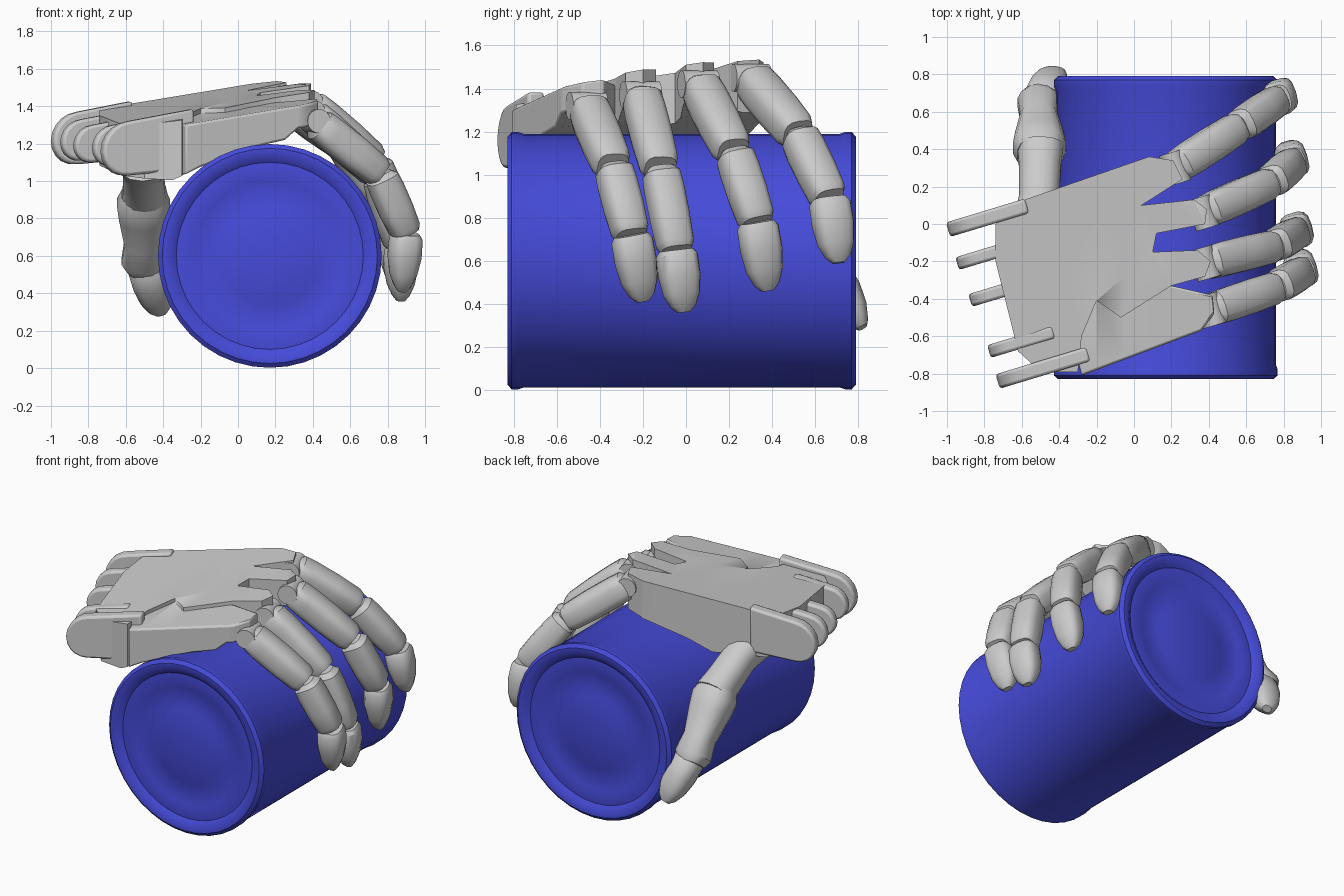
import bpy, bmesh, math
from mathutils import Vector as V

if "Cube" in bpy.data.objects:
    bpy.data.objects.remove(bpy.data.objects["Cube"])

SIDE = V((-0.29, 0.957, 0))      # across the hand
AXIS = V((0.957, 0.29, 0.12))    # wrist towards fingers


def finish(name, bm, mat=None, bevel=0, angle=35):
    bmesh.ops.recalc_face_normals(bm, faces=bm.faces)
    me = bpy.data.meshes.new(name)
    bm.to_mesh(me)
    bm.free()
    ob = bpy.data.objects.new(name, me)
    bpy.context.collection.objects.link(ob)
    if mat:
        me.materials.append(mat)
    if bevel:
        m = ob.modifiers.new("bevel", 'BEVEL')
        m.width, m.segments, m.limit_method = bevel, 2, 'ANGLE'
        m.angle_limit = math.radians(40)
    for o in bpy.context.selected_objects:
        o.select_set(False)
    ob.select_set(True)
    bpy.context.view_layer.objects.active = ob
    bpy.ops.object.shade_smooth_by_angle(angle=math.radians(angle))
    return ob


def skin(bm, rings):
    n = len(rings[0])
    for a, b in zip(rings, rings[1:]):
        for i in range(n):
            bm.faces.new((a[i], a[(i + 1) % n], b[(i + 1) % n], b[i]))
    bm.faces.new(rings[0][::-1])
    bm.faces.new(rings[-1])


def limb(name, p0, p1, w, d, profile, side=SIDE, n=14, power=0.65):
    """Rounded-box segment from p0 to p1; profile rows are (t, width, depth)."""
    p0, p1 = V(p0), V(p1)
    a = (p1 - p0).normalized()
    s = (side - a * a.dot(side)).normalized()
    u = a.cross(s)
    bm, rings = bmesh.new(), []
    for t, kw, kd in profile:
        ring = []
        for i in range(n):
            q = 2 * math.pi * (i + 0.5) / n
            c, z = (math.copysign(abs(f) ** power, f) for f in (math.cos(q), math.sin(q)))
            ring.append(bm.verts.new(p0.lerp(p1, t) + s * c * w * kw + u * z * d * kd))
        rings.append(ring)
    skin(bm, rings)
    return finish(name, bm)


def top_z(x, y):
    return 1.465 + 0.12 * x + 0.13 * y


def bottom_z(x, y):
    pts = [(-1, 1.12), (-0.7, 1.04), (-0.35, 1.02), (-0.2, 1.09), (0.1, 1.19), (0.25, 1.22), (0.32, 1.28), (0.5, 1.3)]
    for (a, za), (b, zb) in zip(pts, pts[1:]):
        if x <= b:
            return za + (zb - za) * (x - a) / (b - a) + 0.08 * (y + 0.6)
    return 1.3


def plate(name, outline, drop=0.0):
    """Outline seen from above, given the sloping top and the hollow underside."""
    bm = bmesh.new()
    f = bm.faces.new([bm.verts.new((x, y, 0)) for x, y in outline])
    top = [v for v in bmesh.ops.extrude_face_region(bm, geom=[f])['geom'] if isinstance(v, bmesh.types.BMVert)]
    for v in top:
        v.co.z = 1
    bmesh.ops.triangulate(bm, faces=[f for f in bm.faces if len(f.verts) > 4])
    for x in (-0.55, -0.35, -0.2, -0.05, 0.1, 0.25, 0.32):
        bmesh.ops.bisect_plane(bm, geom=bm.verts[:] + bm.edges[:] + bm.faces[:],
                               plane_co=(x, 0, 0), plane_no=(1, 0, 0))
    for v in bm.verts:
        x, y, z = v.co
        v.co.z = top_z(x, y) - drop if z > 0.5 else bottom_z(x, y)
    return finish(name, bm, bevel=0.025)


def wrist_tab(name, centre, r, length, thick):
    """Fork plate with a rounded end."""
    c, bm = V(centre), bmesh.new()
    pts = [(math.cos(q) * r, math.sin(q) * r) for q in [math.pi * (0.5 + i / 10) for i in range(11)]]
    pts += [(length, -r * 1.05), (length, r * 1.15)]
    rings = [[bm.verts.new(c + AXIS * u + V((0, 0, v)) + SIDE * k * thick / 2) for u, v in pts] for k in (-1, 1)]
    skin(bm, rings)
    return finish(name, bm, bevel=0.015)


# Can lying on its side, turned profile with rims and stepped ends
blue = bpy.data.materials.new("can_blue")
blue.diffuse_color = (0.06, 0.07, 0.7, 1)
blue.use_nodes = True
blue.node_tree.nodes["Principled BSDF"].inputs["Base Color"].default_value = blue.diffuse_color
end = [(0.01, 0.025), (0.24, 0.025), (0.27, 0.035), (0.40, 0.035), (0.43, 0.025), (0.50, 0.03),
       (0.54, 0.0), (0.575, 0.0), (0.598, 0.02), (0.598, 0.05), (0.588, 0.08)]
profile = [(r, -0.83 + d) for r, d in end] + [(r, 0.79 - d) for r, d in reversed(end)]
bm = bmesh.new()
N = 40
skin(bm, [[bm.verts.new((0.17 + r * math.cos(2 * math.pi * i / N), y, 0.6 + r * math.sin(2 * math.pi * i / N)))
           for i in range(N)] for r, y in profile])
finish("can", bm, blue, angle=40)

# Palm shell with knuckle prongs
plate("palm", [(-0.7, 0.09), (0.08, 0.36), (0.21, 0.34), (0.26, 0.24), (0.04, 0.1), (0.32, 0.13),
               (0.39, 0.08), (0.38, 0.0), (0.12, -0.05), (0.1, -0.15), (0.34, -0.14), (0.41, -0.2),
               (0.38, -0.28), (0.2, -0.33), (-0.07, -0.5), (-0.2, -0.41), (-0.28, -0.6), (-0.3, -0.79),
               (-0.5, -0.79), (-0.62, -0.68), (-0.74, -0.2), (-0.74, 0.0)])
plate("side_palm_block", [(0.2, -0.33), (0.42, -0.38), (0.43, -0.48), (0.36, -0.57), (-0.28, -0.81),
                          (-0.34, -0.6), (-0.2, -0.36)], 0.025)

# Wrist fork
for i, (c, r, l, t) in enumerate([((-0.86, 0.01, 1.23), 0.14, 0.3, 0.08), ((-0.84, -0.18, 1.22), 0.11, 0.25, 0.07),
                                  ((-0.78, -0.38, 1.2), 0.1, 0.25, 0.07), ((-0.67, -0.65, 1.19), 0.11, 0.25, 0.07),
                                  ((-0.59, -0.8, 1.175), 0.145, 0.36, 0.08)]):
    wrist_tab(f"wrist_tab_{i + 1}", c, r, l, t)

# Segment shapes
BODY = [(0, .65, .6), (.08, .95, .95), (.25, 1, 1), (.6, 1, 1), (.92, .95, .92), (1, .8, .75)]
TIP = [(0, .8, .8), (.08, .98, .98), (.4, 1, 1), (.7, .88, .8), (.9, .62, .5), (1, .3, .25)]

# Four fingers: knuckle, two joints, tip
fingers = [
    [(0.41, -0.46, 1.32), (0.76, -0.34, 1.04), (0.90, -0.255, 0.72), (0.875, -0.20, 0.41)],
    [(0.38, -0.21, 1.37), (0.75, -0.12, 1.03), (0.87, -0.045, 0.65), (0.87, -0.01, 0.36)],
    [(0.37, 0.06, 1.42), (0.73, 0.22, 1.11), (0.85, 0.33, 0.78), (0.83, 0.38, 0.46)],
    [(0.22, 0.30, 1.45), (0.56, 0.52, 1.19), (0.77, 0.665, 0.89), (0.81, 0.71, 0.59)]]
for i, p in enumerate(fingers, 1):
    k = V(p[0])
    limb(f"finger_{i}_hinge", k - SIDE * 0.085, k + SIDE * 0.085, 0.065, 0.065,
         [(0, 1, 1), (1, 1, 1)], side=V((0, 0, 1)), power=1)
    limb(f"finger_{i}_base", p[0], p[1], 0.093, 0.095, BODY)
    limb(f"finger_{i}_middle", p[1], p[2], 0.09, 0.09, BODY)
    limb(f"finger_{i}_tip", p[2], p[3], 0.095, 0.085, TIP)

# Thumb reaching down behind the can
ACROSS = V((1, 0, 0))
limb("thumb_base", (-0.51, 0.02, 1.12), (-0.5, 0.41, 0.9), 0.115, 0.115,
     [(0, 1.2, 1.2), (.3, .95, .95), (.75, 1, 1), (1, 1.1, 1.05)], ACROSS, power=.85)
limb("thumb_middle", (-0.505, 0.37, 0.93), (-0.51, 0.68, 0.53), 0.115, 0.115,
     [(0, 1.05, 1), (.12, 1.25, 1.15), (.3, 1.15, 1.1), (.65, .88, .88), (.9, 1, .95), (1, .75, .75)], ACROSS, power=.8)
limb("thumb_tip", (-0.5, 0.66, 0.56), (-0.41, 0.82, 0.29), 0.1, 0.095, TIP, ACROSS, power=.8)
